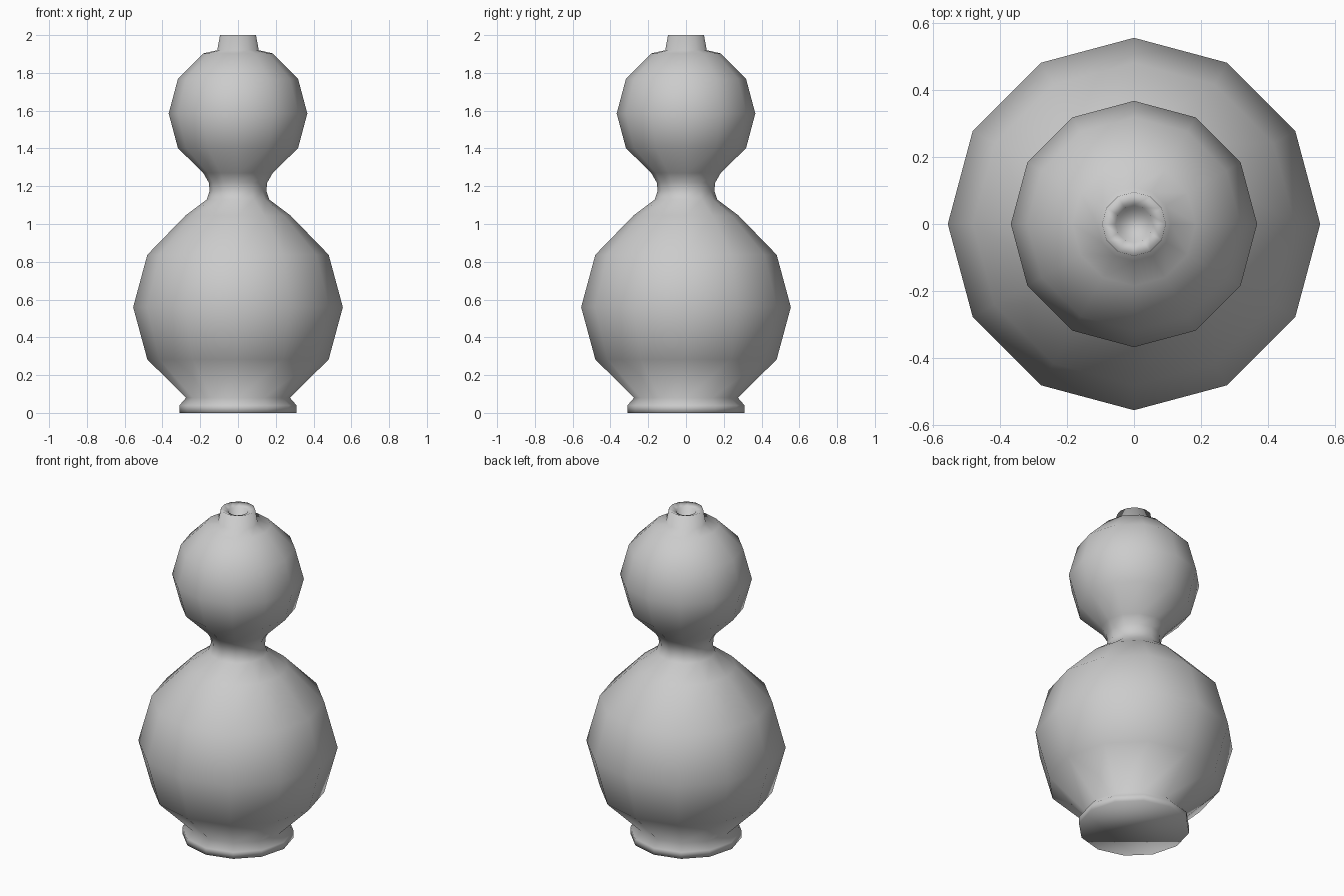
import bpy, bmesh, math

if "Cube" in bpy.data.objects:
    bpy.data.objects.remove(bpy.data.objects["Cube"])

SIDES = 12

# Profile: radius, height, from the foot up to the lip and down into the mouth
profile = [
    (0.31, 0.0), (0.31, 0.04), (0.275, 0.08),            # foot
    (0.48, 0.283), (0.555, 0.56), (0.48, 0.837),         # lower bulb
    (0.278, 1.045), (0.165, 1.13), (0.15, 1.175),        # waist
    (0.155, 1.22), (0.184, 1.27),
    (0.318, 1.402), (0.367, 1.585), (0.318, 1.768),      # upper bulb
    (0.184, 1.903), (0.11, 1.92), (0.095, 2.0),          # neck and lip
    (0.055, 1.985), (0.045, 1.95),                       # mouth recess
]

bm = bmesh.new()
rings = []
for r, z in profile:
    rings.append([bm.verts.new((r * math.cos(2 * math.pi * i / SIDES),
                                r * math.sin(2 * math.pi * i / SIDES), z))
                  for i in range(SIDES)])

# Walls between neighbouring rings
for a, b in zip(rings, rings[1:]):
    for i in range(SIDES):
        j = (i + 1) % SIDES
        bm.faces.new((a[i], a[j], b[j], b[i]))

# Underside and floor of the mouth
bm.faces.new(list(reversed(rings[0])))
bm.faces.new(rings[-1])

for f in bm.faces:
    f.smooth = True

mesh = bpy.data.meshes.new("gourd_bottle")
bm.to_mesh(mesh)
bm.free()
bottle = bpy.data.objects.new("gourd_bottle", mesh)
bpy.context.collection.objects.link(bottle)
